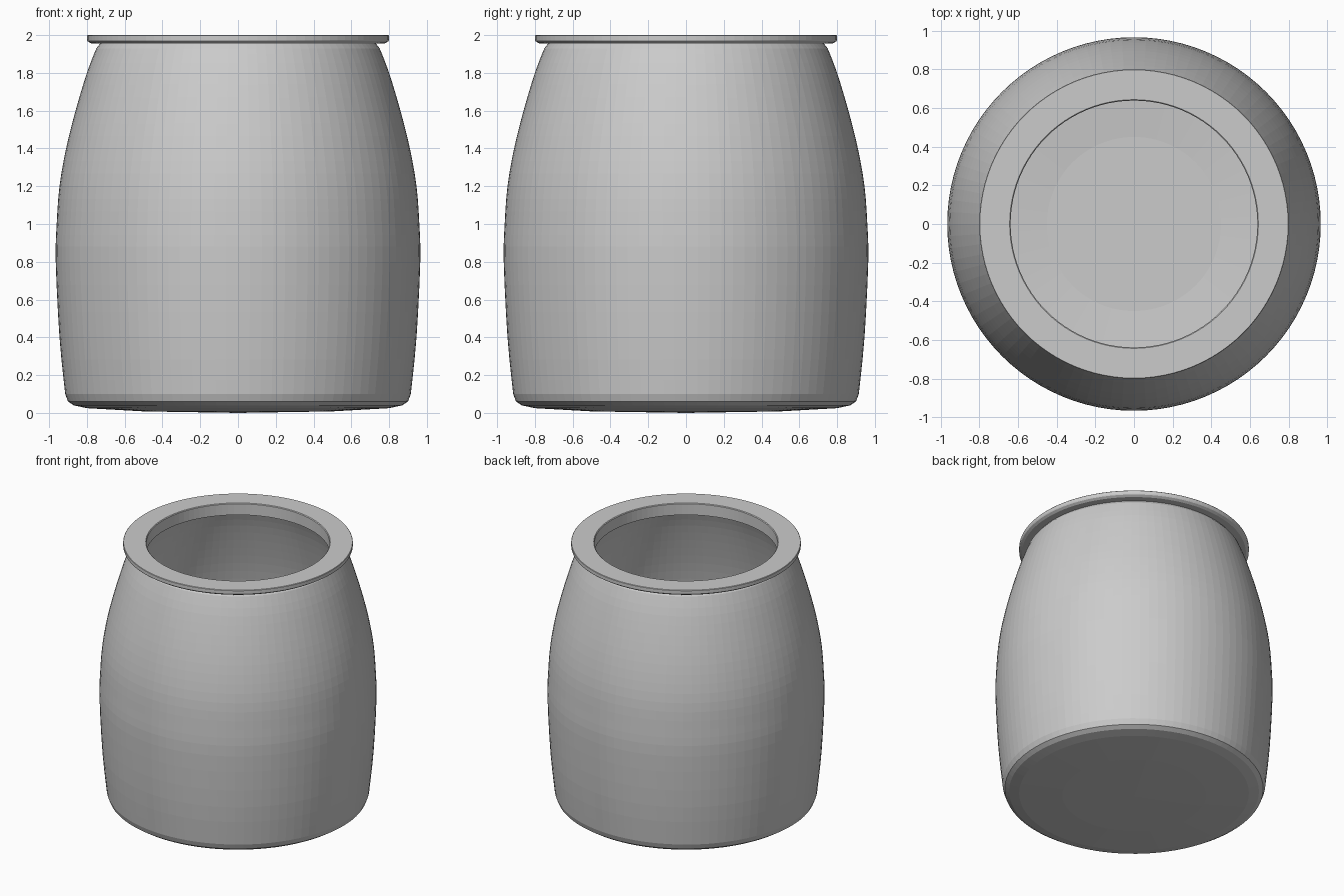
import bpy
import bmesh
import math
from mathutils import Vector
from mathutils.geometry import interpolate_bezier

cube = bpy.data.objects.get("Cube")
if cube:
    bpy.data.objects.remove(cube, do_unlink=True)

SEGMENTS = 96
WALL = 0.1


def smooth_path(points, steps):
    """Run a smooth curve through (radius, height) points."""
    pts = [Vector((r, 0, z)) for r, z in points]
    path = []
    for i in range(len(pts) - 1):
        a, b = pts[i], pts[i + 1]
        before, after = pts[max(i - 1, 0)], pts[min(i + 2, len(pts) - 1)]
        path += interpolate_bezier(a, a + (b - before) / 6, b - (after - a) / 6, b, steps + 1)[:-1]
    return [(p.x, p.z) for p in path] + [points[-1]]


def lathe(name, profile):
    """Turn a profile that starts and ends on the axis into a closed solid."""
    bm = bmesh.new()
    verts = [bm.verts.new((r, 0, z)) for r, z in profile]
    edges = [bm.edges.new(pair) for pair in zip(verts, verts[1:])]
    bmesh.ops.spin(bm, geom=verts + edges, cent=(0, 0, 0), axis=(0, 0, 1),
                   angle=math.tau, steps=SEGMENTS, use_merge=True)
    bmesh.ops.remove_doubles(bm, verts=bm.verts, dist=0.0005)
    bmesh.ops.recalc_face_normals(bm, faces=bm.faces)
    mesh = bpy.data.meshes.new(name)
    bm.to_mesh(mesh)
    bm.free()
    obj = bpy.data.objects.new(name, mesh)
    bpy.context.collection.objects.link(obj)
    return obj


# Barrel-shaped side, from the foot up to the shoulder
side = smooth_path([(0.915, 0.1), (0.945, 0.4), (0.965, 0.8), (0.96, 1.0), (0.945, 1.2),
                    (0.91, 1.4), (0.86, 1.6), (0.8, 1.8), (0.75, 1.93)], 3)

# Slightly domed underside with a rounded foot
foot = [(0, 0), (0.5, 0.008), (0.8, 0.025), (0.87, 0.04), (0.9, 0.06)]

# Short neck and flat overhanging rim
rim = [(0.73, 1.955), (0.78, 1.957), (0.797, 1.968), (0.8, 1.975),
       (0.8, 1.997), (0.797, 2.0), (0.643, 2.0), (0.638, 1.995), (0.638, 1.91)]

# Hollow interior follows the side at wall thickness, ending in a rounded floor
inner_side = [(r - WALL, z) for r, z in reversed(side) if 0.25 < z < 1.9]
floor = [(0.79, 0.19), (0.74, 0.14), (0.64, 0.115), (0.45, 0.1), (0, 0.1)]

lathe("jar", foot + side + rim + inner_side + floor)
